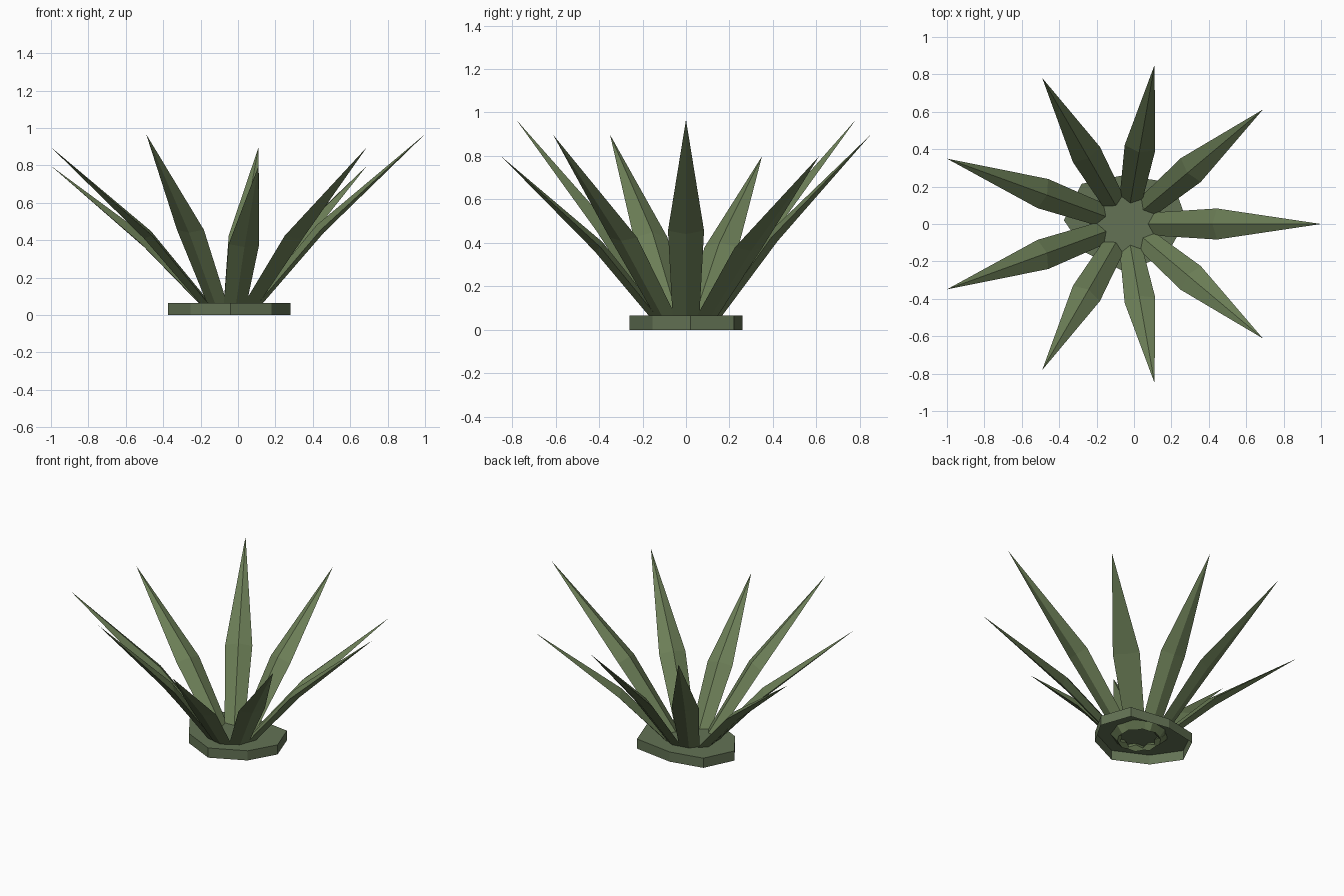
import bpy, bmesh, math
from mathutils import Vector

if "Cube" in bpy.data.objects:
    bpy.data.objects.remove(bpy.data.objects["Cube"])

CX = -0.04  # rosette centre on x


def material(name, rgb):
    m = bpy.data.materials.new(name)
    m.diffuse_color = (*rgb, 1)
    m.use_nodes = True
    m.node_tree.nodes["Principled BSDF"].inputs["Base Color"].default_value = m.diffuse_color
    return m


def finish(name, bm, mat):
    bmesh.ops.recalc_face_normals(bm, faces=bm.faces)
    me = bpy.data.meshes.new(name)
    bm.to_mesh(me)
    bm.free()
    me.materials.append(mat)
    ob = bpy.data.objects.new(name, me)
    bpy.context.collection.objects.link(ob)
    return ob


leaf_mat = material("leaf_green", (0.15, 0.21, 0.095))
base_mat = material("base_green", (0.125, 0.17, 0.09))

# base: low irregular eight-sided crown, open underneath
outline = [(0.28, 0.02), (0.21, 0.22), (-0.06, 0.26), (-0.28, 0.215),
           (-0.375, 0.02), (-0.255, -0.155), (-0.04, -0.26), (0.18, -0.155)]
bm = bmesh.new()
low = [bm.verts.new((x, y, 0)) for x, y in outline]
top = [bm.verts.new((x, y, 0.065)) for x, y in outline]
bm.faces.new(top)
for i in range(8):
    j = (i + 1) % 8
    bm.faces.new((low[i], low[j], top[j], top[i]))
finish("base", bm, base_mat)


# leaf: four-sided blade with a bend at the middle and a sharp tip
def leaf(name, angle, reach, height):
    out = Vector((math.cos(angle), math.sin(angle), 0))
    side = Vector((-out.y, out.x, 0))
    up = Vector((0, 0, 1))
    inward = (up - out).normalized()  # upper side of the blade
    origin = Vector((CX, 0, 0))
    root_r = 0.12
    mid_r = root_r + 0.395 * (reach - root_r)
    mid_z = 0.03 + 0.455 * (height - 0.03)
    bm = bmesh.new()
    rings = []
    for r, z, w, t_up, t_down in ((root_r, 0.03, 0.06, 0.026, 0.018),
                                  (mid_r, mid_z, 0.083, 0.034, 0.022)):
        c = origin + out * r + up * z
        rings.append([bm.verts.new(p) for p in (c + side * w, c + inward * t_up,
                                                c - side * w, c - inward * t_down)])
    tip = bm.verts.new(origin + out * reach + up * height)
    root, mid = rings
    for i in range(4):
        j = (i + 1) % 4
        bm.faces.new((root[i], root[j], mid[j], mid[i]))
        bm.faces.new((mid[i], mid[j], tip))
    bm.faces.new(root)
    finish(name, bm, leaf_mat)


# nine leaves: reach mirrors front to back, heights repeat in threes
reaches = [1.04, 0.952, 0.863, 0.902, 1.022]
heights = [0.967, 0.798, 0.898]
for k in range(9):
    leaf(f"leaf_{k + 1}", math.radians(40 * k), reaches[min(k, 9 - k)], heights[k % 3])
